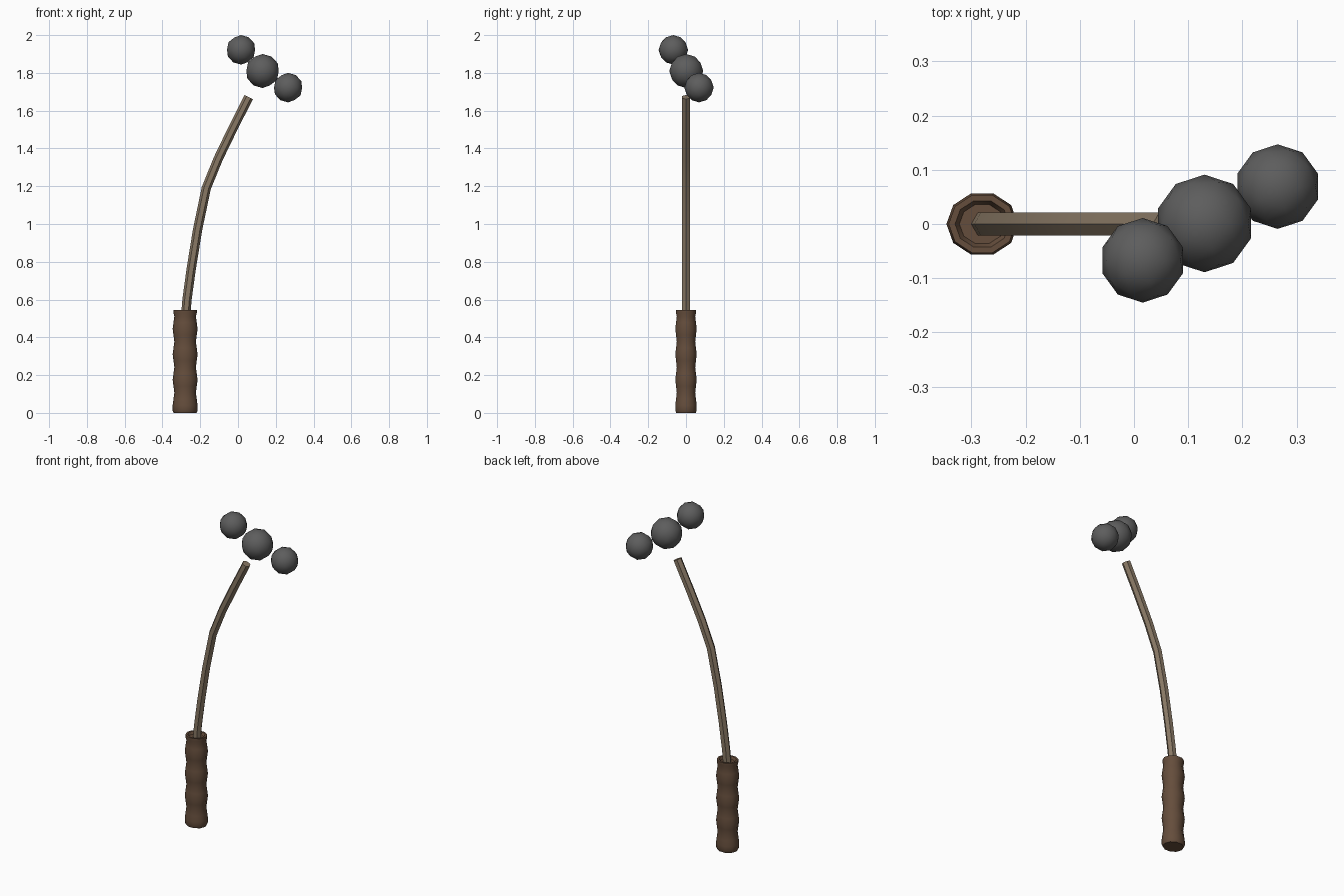
import bpy, bmesh
from math import sin, cos, pi
from mathutils import Vector

if "Cube" in bpy.data.objects:
    bpy.data.objects.remove(bpy.data.objects["Cube"])


def material(name, color):
    mat = bpy.data.materials.new(name)
    mat.diffuse_color = (*color, 1)
    mat.use_nodes = True
    mat.node_tree.nodes["Principled BSDF"].inputs["Base Color"].default_value = mat.diffuse_color
    return mat


def tube(name, rings, mat):
    """Skin a list of rings of points; cap both ends."""
    bm = bmesh.new()
    rows = [[bm.verts.new(p) for p in ring] for ring in rings]
    n = len(rows[0])
    for a, b in zip(rows, rows[1:]):
        for i in range(n):
            j = (i + 1) % n
            bm.faces.new((a[i], a[j], b[j], b[i]))
    bm.faces.new(rows[0][::-1])
    bm.faces.new(rows[-1])
    bmesh.ops.recalc_face_normals(bm, faces=bm.faces)
    mesh = bpy.data.meshes.new(name)
    bm.to_mesh(mesh)
    bm.free()
    obj = bpy.data.objects.new(name, mesh)
    bpy.context.collection.objects.link(obj)
    mesh.materials.append(mat)
    finish(obj)


def finish(obj):
    bpy.ops.object.select_all(action='DESELECT')
    obj.select_set(True)
    bpy.context.view_layer.objects.active = obj
    bpy.ops.object.shade_smooth_by_angle(angle=pi / 4)


brown = material("grip_brown", (0.13, 0.075, 0.045))
tan = material("shaft_tan", (0.25, 0.19, 0.13))
grey = material("ball_grey", (0.11, 0.11, 0.11))

# Wavy oval grip with a hollowed top
GX, GH = -0.28, 0.545
profile = [(0.060, 0.0), (0.066, 0.012)]
profile += [(0.0615 + 0.0045 * cos(2 * pi * (z - 0.04) / 0.135), z)
            for z in [0.04 + 0.03375 * k for k in range(14)]]
profile += [(0.057, 0.51), (0.062, 0.53), (0.056 + 0.006, GH), (0.05, GH), (0.042, 0.53)]
tube("grip", [[(GX + r * cos(2 * pi * i / 10), 0.9 * r * sin(2 * pi * i / 10), z)
               for i in range(10)] for r, z in profile], brown)

# Bent six-sided shaft
path = [(-0.278, 0.50), (-0.270, 0.60), (-0.248, 0.76), (-0.214, 0.97),
        (-0.168, 1.19), (-0.105, 1.345), (-0.030, 1.50), (0.057, 1.672)]
pts = [Vector((x, 0, z)) for x, z in path]
rings = []
for k, p in enumerate(pts):
    t = (pts[min(k + 1, len(pts) - 1)] - pts[max(k - 1, 0)]).normalized()
    side = Vector((t.z, 0, -t.x))
    rings.append([p + 0.0245 * (side * cos(i * pi / 3) + Vector((0, sin(i * pi / 3), 0)))
                  for i in range(6)])
tube("shaft", rings, tan)

# Three floating balls
balls = [(0.016, -0.067, 1.922, 0.078), (0.130, 0.001, 1.810, 0.090),
         (0.265, 0.069, 1.722, 0.078)]
for x, y, z, r in balls:
    bpy.ops.mesh.primitive_ico_sphere_add(subdivisions=2, radius=r, location=(x, y, z))
    ball = bpy.context.object
    ball.name = "ball"
    ball.data.materials.append(grey)
    finish(ball)
